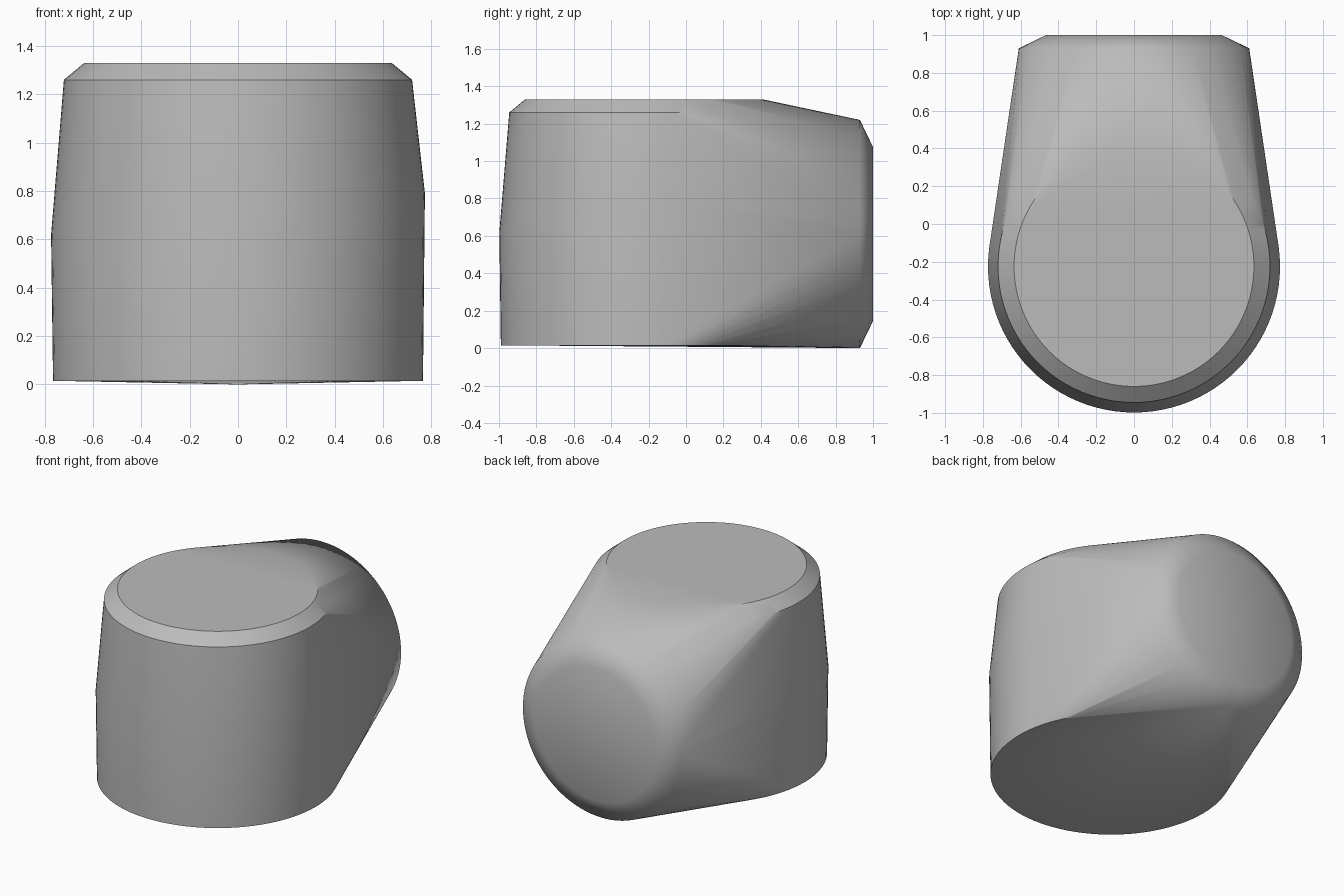
import bpy, bmesh, math
from mathutils import Vector

if "Cube" in bpy.data.objects:
    bpy.data.objects.remove(bpy.data.objects["Cube"])

SIDES = 96
CENTRE_Y = -0.225   # axis of the upright drum
CENTRE_Z = 0.61     # axis of the rear round end

grey = bpy.data.materials.new("plain grey")
grey.use_nodes = True
colour = (0.5, 0.5, 0.5, 1)
grey.diffuse_color = colour
grey.node_tree.nodes["Principled BSDF"].inputs["Base Color"].default_value = colour

bm = bmesh.new()


def circle(radius):
    for i in range(SIDES):
        a = math.tau * i / SIDES
        yield radius * math.cos(a), radius * math.sin(a)


# Upright drum: base, slightly wider waist, shoulder and flat top
for z, radius in ((0.015, 0.765), (0.62, 0.773), (1.26, 0.72), (1.33, 0.635)):
    for x, y in circle(radius):
        lift = 0.17 * max(0, x / radius) ** 2 if z == 0.62 else 0
        bm.verts.new((x, y + CENTRE_Y, z + lift))

# Rear round end with its bevelled cap
for y, radius in ((0.93, 0.61), (1.0, 0.465)):
    for x, z in circle(radius):
        bm.verts.new((x, y, z + CENTRE_Z))

# Stretch one skin around both ends
bmesh.ops.convex_hull(bm, input=bm.verts[:])
loose = [v for v in bm.verts if not v.link_faces]
bmesh.ops.delete(bm, geom=loose, context='VERTS')
bmesh.ops.dissolve_limit(bm, angle_limit=0.001, verts=bm.verts[:], edges=bm.edges[:])
bmesh.ops.recalc_face_normals(bm, faces=bm.faces[:])

# Crisp drum rims, soft rear end
for face in bm.faces:
    face.smooth = True
for edge in bm.edges:
    on_drum = all(v.co.y < 0.9 for v in edge.verts)
    edge.smooth = not (on_drum and edge.calc_face_angle(0) > math.radians(30))

mesh = bpy.data.meshes.new("rounded_body")
bm.to_mesh(mesh)
bm.free()
mesh.materials.append(grey)
body = bpy.data.objects.new("rounded_body", mesh)
bpy.context.collection.objects.link(body)
